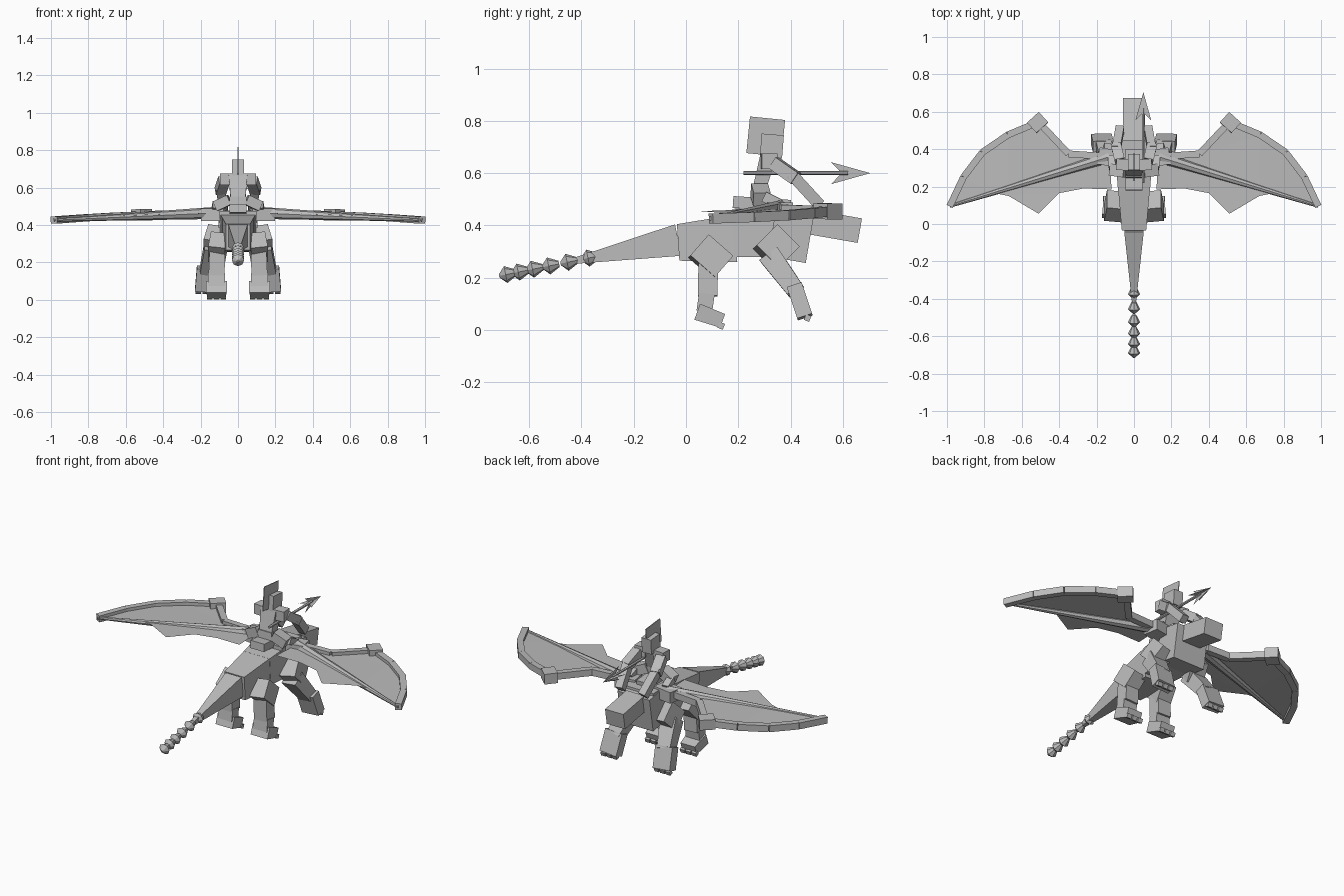
import bpy, bmesh, math
from mathutils import Vector, Matrix

cube = bpy.data.objects.get("Cube")
if cube:
    bpy.data.objects.remove(cube, do_unlink=True)

GREY = (.5, .5, .5, 1)
grey = bpy.data.materials.new("plain grey")
grey.use_nodes = True
grey.diffuse_color = GREY
grey.node_tree.nodes["Principled BSDF"].inputs["Base Color"].default_value = GREY

UP = Vector((0, 0, 1))
SIDEWAYS = Vector((1, 0, 0))


def finish(name, bm):
    mesh = bpy.data.meshes.new(name)
    bm.to_mesh(mesh)
    bm.free()
    mesh.materials.append(grey)
    obj = bpy.data.objects.new(name, mesh)
    bpy.context.collection.objects.link(obj)


def frame(start, end):
    """Rotation whose local z points along the part and whose local x stays level."""
    along = (end - start).normalized()
    steep = abs(along.z) > .6
    across = SIDEWAYS - along * along.x if steep else UP.cross(along)
    across.normalize()
    return Matrix((across, along.cross(across), along)).transposed().to_4x4()


def box(name, start, end, width, height, taper=1):
    """Box running from start to end, its far end scaled by taper."""
    start, end = Vector(start), Vector(end)
    turn = frame(start, end)
    bm = bmesh.new()
    bmesh.ops.create_cube(bm, size=1)
    for v in bm.verts:
        base, scale = (end, taper) if v.co.z > 0 else (start, 1)
        v.co = base + turn @ Vector((v.co.x * width, v.co.y * height, 0)) * scale
    finish(name, bm)


def cone(name, start, end, radius, tip, sides):
    start, end = Vector(start), Vector(end)
    bm = bmesh.new()
    bmesh.ops.create_cone(bm, cap_ends=True, segments=sides, radius1=radius,
                          radius2=tip, depth=(end - start).length)
    bm.transform(Matrix.Translation((start + end) / 2) @ frame(start, end))
    finish(name, bm)


def sheet(name, points):
    bm = bmesh.new()
    bm.faces.new([bm.verts.new(p) for p in points])
    bmesh.ops.triangulate(bm, faces=bm.faces[:])
    finish(name, bm)


def mid(y, z):
    return Vector((0, y, z))


# Body, neck and head
box("hips", mid(-.03, .335), mid(.19, .35), width=.13, height=.14, taper=1.3)
box("belly", mid(.18, .36), mid(.34, .37), width=.17, height=.16, taper=1.15)
box("chest", mid(.33, .38), mid(.475, .355), width=.21, height=.2)
box("shoulder_plate", mid(.27, .455), mid(.45, .455), width=.2, height=.04)
box("head", mid(.465, .415), mid(.665, .38), width=.12, height=.095)
box("saddle", mid(.18, .49), mid(.4, .475), width=.09, height=.045)


# Tail: tapering boxes followed by double-cone beads
def tail_point(y):
    return mid(y, .35 + y / 5)


def tail_thickness(y):
    return .13 + y / 4


for i in range(4):
    y = -.03 - i / 10
    size = tail_thickness(y)
    box(f"tail_segment_{i}", tail_point(y), tail_point(y - .1), width=size * .85,
        height=size, taper=tail_thickness(y - .1) / size)

y, step = -.375, .08
for i in range(6):
    cone(f"tail_bead_{i}_back", tail_point(y), tail_point(y - .025), .033, .006, sides=8)
    cone(f"tail_bead_{i}_front", tail_point(y), tail_point(y + .04), .033, .012, sides=8)
    y -= step
    step *= .88


def wing_height(x):
    return .465 - x * x / 25


def build_side(side, sign):
    def at(x, y, z):
        return Vector((sign * x, y, z))

    def on_wing(x, y):
        return at(x, y, wing_height(x))

    # Hind leg
    box(f"{side}_hind_thigh", at(.1, .13, .32), at(.115, .06, .24), width=.09, height=.125)
    box(f"{side}_hind_shin", at(.11, .085, .26), at(.115, .083, .13), width=.085, height=.075)
    box(f"{side}_hind_ankle", at(.115, .08, .14), at(.115, .07, .07), width=.09, height=.06)
    box(f"{side}_hind_foot", at(.115, .043, .07), at(.115, .14, .035),
        width=.11, height=.065, taper=.85)

    # Front leg, splayed outwards
    box(f"{side}_front_thigh", at(.11, .385, .355), at(.135, .305, .275), width=.1, height=.12)
    box(f"{side}_front_shin", at(.13, .32, .285), at(.165, .42, .15),
        width=.1, height=.085, taper=.8)
    box(f"{side}_front_foot", at(.165, .415, .17), at(.175, .455, .05), width=.11, height=.06)

    # Toes, three to a foot
    for name, toe in (("hind", at(.115, .125, .02)), ("front", at(.175, .455, .05))):
        for i in (-1, 0, 1):
            start = toe + SIDEWAYS * i * .037
            box(f"{side}_{name}_toe_{i}", start, start + mid(.02, -.008),
                width=.03, height=.024)

    # Wing: a bowed outer edge, a straight arm and a scalloped membrane
    root, wrist = on_wing(.13, .36), on_wing(.35, .375)
    elbow, tip = on_wing(.51, .545), on_wing(.985, .095)
    edge = [root, wrist]
    for i in range(5):
        bow = math.sin(math.pi * i / 4) * .063
        point = elbow.lerp(tip, i / 4)
        edge.append(on_wing(abs(point.x) + bow, point.y + bow))
    scallops = [on_wing(x, y) for x, y in
                ((.77, .17), (.67, .15), (.51, .055), (.4, .165), (.27, .19), (.12, .185))]
    outline = edge + scallops
    sheet(f"{side}_wing_membrane", outline if sign < 0 else outline[::-1])
    for i, (start, end) in enumerate(zip(edge, edge[1:])):
        box(f"{side}_wing_edge_{i}", start, end, width=.036, height=.038)
    box(f"{side}_wing_elbow", on_wing(.49, .515), on_wing(.54, .57), width=.085, height=.06)
    cone(f"{side}_wing_spar", root, tip, .032, .008, sides=8)
    box(f"{side}_wing_shoulder", at(.07, .345, .455), at(.19, .365, .455),
        width=.09, height=.065)

    # Rider's arm and leg
    box(f"{side}_rider_shoulder", at(.03, .315, .645), at(.095, .32, .645),
        width=.06, height=.06)
    box(f"{side}_rider_upper_arm", at(.075, .335, .64), at(.095, .42, .58),
        width=.055, height=.05)
    box(f"{side}_rider_forearm", at(.095, .4, .6), at(.075, .51, .48), width=.045, height=.045)
    box(f"{side}_rider_thigh", at(.045, .28, .535), at(.12, .29, .5), width=.065, height=.055)
    box(f"{side}_rider_shin", at(.115, .3, .51), at(.12, .36, .48), width=.04, height=.04)


build_side("left", 1)
build_side("right", -1)

# Rider's body, head and thin upright crest
box("rider_pelvis", mid(.275, .48), mid(.28, .55), width=.09, height=.06)
box("rider_torso", mid(.28, .54), mid(.315, .665), width=.08, height=.05, taper=1.25)
box("rider_head", mid(.325, .66), mid(.332, .748), width=.062, height=.085)
box("rider_crest", mid(.298, .67), mid(.312, .81), width=.004, height=.135)

# Lance with a crossed, barbed point
grip = SIDEWAYS * .05
cone("lance_shaft", grip + mid(.22, .6), grip + mid(.62, .6), .008, .008, sides=6)
for name, spread in (("flat", SIDEWAYS), ("upright", UP)):
    barb = spread * .042
    sheet(f"lance_blade_{name}", [grip + mid(.705, .6), grip + mid(.555, .6) + barb,
                                  grip + mid(.595, .6), grip + mid(.555, .6) - barb])
